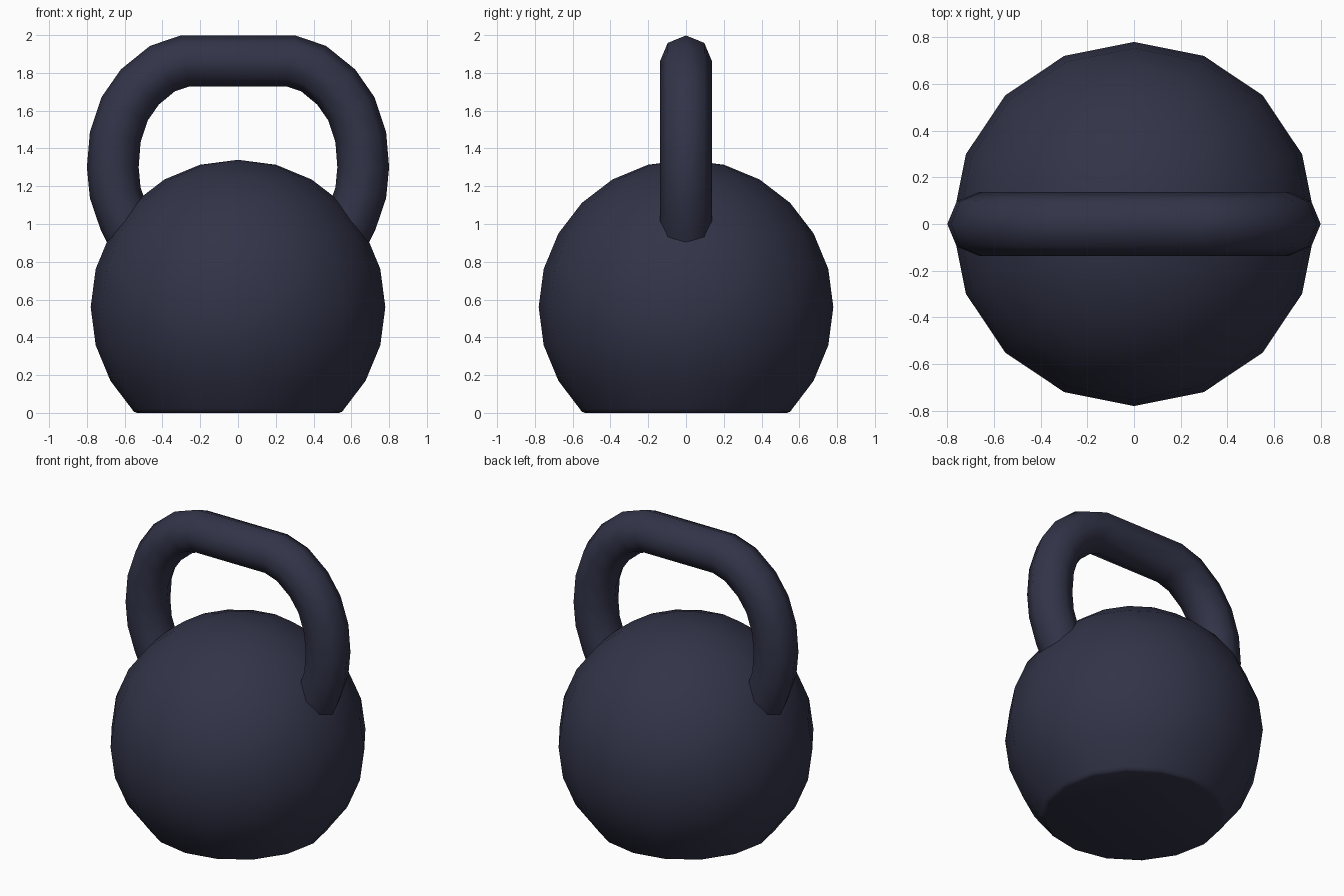
import bpy, bmesh, math
from mathutils import Vector

if "Cube" in bpy.data.objects:
    bpy.data.objects.remove(bpy.data.objects["Cube"])

iron = bpy.data.materials.new("dark_iron")
iron.diffuse_color = (0.032, 0.034, 0.065, 1)
iron.use_nodes = True
iron.node_tree.nodes["Principled BSDF"].inputs["Base Color"].default_value = iron.diffuse_color


def finish(bm, name, angle):
    bmesh.ops.recalc_face_normals(bm, faces=bm.faces)
    mesh = bpy.data.meshes.new(name)
    bm.to_mesh(mesh)
    bm.free()
    mesh.materials.append(iron)
    obj = bpy.data.objects.new(name, mesh)
    bpy.context.collection.objects.link(obj)
    bpy.ops.object.select_all(action='DESELECT')
    bpy.context.view_layer.objects.active = obj
    obj.select_set(True)
    bpy.ops.object.shade_smooth_by_angle(angle=math.radians(angle))
    return obj


def bridge(bm, rings):
    n = len(rings[0])
    for a, b in zip(rings, rings[1:]):
        for i in range(n):
            j = (i + 1) % n
            bm.faces.new((a[i], a[j], b[j], b[i]))


# Ball: 16-sided sphere, flattened at the bottom with a small rounded rim
R, CZ, SIDES = 0.78, 0.56, 16
profile = [(0.535, 0.0), (0.553, 0.007), (0.563, 0.022)]
profile += [(R * math.cos(math.radians(a)), CZ + R * math.sin(math.radians(a)))
            for a in range(-30, 90, 15)]
bm = bmesh.new()
rings = [[bm.verts.new((r * math.cos(math.tau * i / SIDES),
                        r * math.sin(math.tau * i / SIDES), z))
          for i in range(SIDES)] for r, z in profile]
bridge(bm, rings)
bm.faces.new(rings[0])
top = bm.verts.new((0, 0, CZ + R))
for i in range(SIDES):
    bm.faces.new((rings[-1][i], rings[-1][(i + 1) % SIDES], top))
finish(bm, "ball", 40)

# Handle: octagonal tube swept along a mirrored arch, ends sunk in the ball
half = [(0.28, 1.863), (0.40, 1.823), (0.52, 1.725), (0.60, 1.61), (0.65, 1.46),
        (0.663, 1.30), (0.65, 1.165), (0.60, 1.02), (0.52, 0.86)]
path = [Vector((-x, 0, z)) for x, z in reversed(half)] + [Vector((x, 0, z)) for x, z in half]
TUBE = 0.137
bm = bmesh.new()
rings = []
for k, p in enumerate(path):
    before = (p - path[k - 1]).normalized() if k else Vector()
    after = (path[k + 1] - p).normalized() if k < len(path) - 1 else Vector()
    t = (before + after).normalized()
    normal = Vector((-t.z, 0, t.x))
    rings.append([bm.verts.new(p + normal * TUBE * math.cos(math.tau * i / 8)
                               + Vector((0, TUBE * math.sin(math.tau * i / 8), 0)))
                  for i in range(8)])
bridge(bm, rings)
bm.faces.new(rings[0])
bm.faces.new(rings[-1])
finish(bm, "handle", 60)
